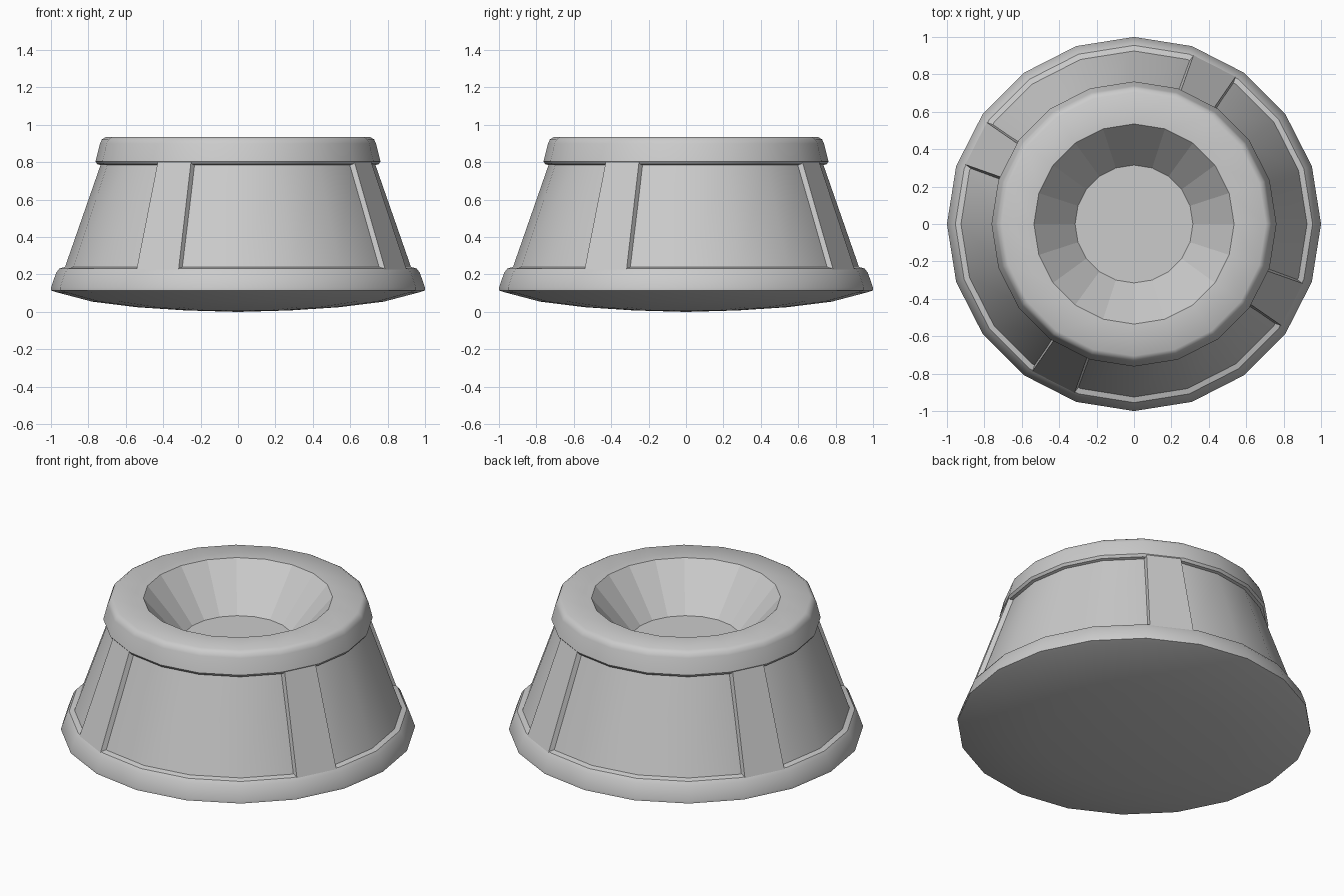
import bpy, bmesh, math
from mathutils import Vector

if "Cube" in bpy.data.objects:
    bpy.data.objects.remove(bpy.data.objects["Cube"])

SIDES = 20
STEP = 2 * math.pi / SIDES


def ring_point(r, z, i):
    return Vector((r * math.cos(i * STEP), r * math.sin(i * STEP), z))


def finish(bm, name):
    bmesh.ops.recalc_face_normals(bm, faces=bm.faces)
    mesh = bpy.data.meshes.new(name)
    bm.to_mesh(mesh)
    bm.free()
    obj = bpy.data.objects.new(name, mesh)
    bpy.context.collection.objects.link(obj)
    bpy.ops.object.select_all(action='DESELECT')
    obj.select_set(True)
    bpy.context.view_layer.objects.active = obj
    bpy.ops.object.shade_smooth_by_angle(angle=math.radians(35))
    return obj


# Body: domed underside, base rim, recessed wall, top rim and bowl
profile = [(0.28, 0.008), (0.54, 0.025), (0.78, 0.055), (0.97, 0.105),
           (1.0, 0.115), (1.0, 0.13), (0.972, 0.21), (0.955, 0.232),
           (0.925, 0.24), (0.735, 0.785), (0.752, 0.79), (0.762, 0.805),
           (0.738, 0.90), (0.728, 0.922), (0.705, 0.936), (0.535, 0.935),
           (0.315, 0.675)]
bm = bmesh.new()
rings = [[bm.verts.new(ring_point(r, z, i)) for i in range(SIDES)] for r, z in profile]
for a, b in zip(rings, rings[1:]):
    for i in range(SIDES):
        j = (i + 1) % SIDES
        bm.faces.new((a[i], a[j], b[j], b[i]))
pole = bm.verts.new((0, 0, 0))
for i in range(SIDES):
    bm.faces.new((pole, rings[0][(i + 1) % SIDES], rings[0][i]))
bm.faces.new(rings[-1])
body = finish(bm, "pedestal_body")

# Bowl facets stay flat
for p in body.data.polygons:
    c = p.center
    if c.z > 0.67 and math.hypot(c.x, c.y) < 0.52:
        p.use_smooth = False

# Four raised ribs, each one side wide, between the recessed panels
EDGE = 0.08
for n, start in enumerate((3, 8, 13, 18)):
    bm = bmesh.new()
    loops = []
    for r_out, r_in, z_out, z_in in ((0.96, 0.90, 0.225, 0.20), (0.758, 0.71, 0.803, 0.82)):
        o0, o1 = ring_point(r_out, z_out, start), ring_point(r_out, z_out, start + 1)
        i0, i1 = ring_point(r_in, z_in, start), ring_point(r_in, z_in, start + 1)
        pts = (i0, o0.lerp(o1, EDGE), o1.lerp(o0, EDGE), i1)
        loops.append([bm.verts.new(p) for p in pts])
    low, high = loops
    for k in range(4):
        m = (k + 1) % 4
        bm.faces.new((low[k], low[m], high[m], high[k]))
    bm.faces.new(low[::-1])
    bm.faces.new(high)
    finish(bm, f"side_rib_{n + 1}")
